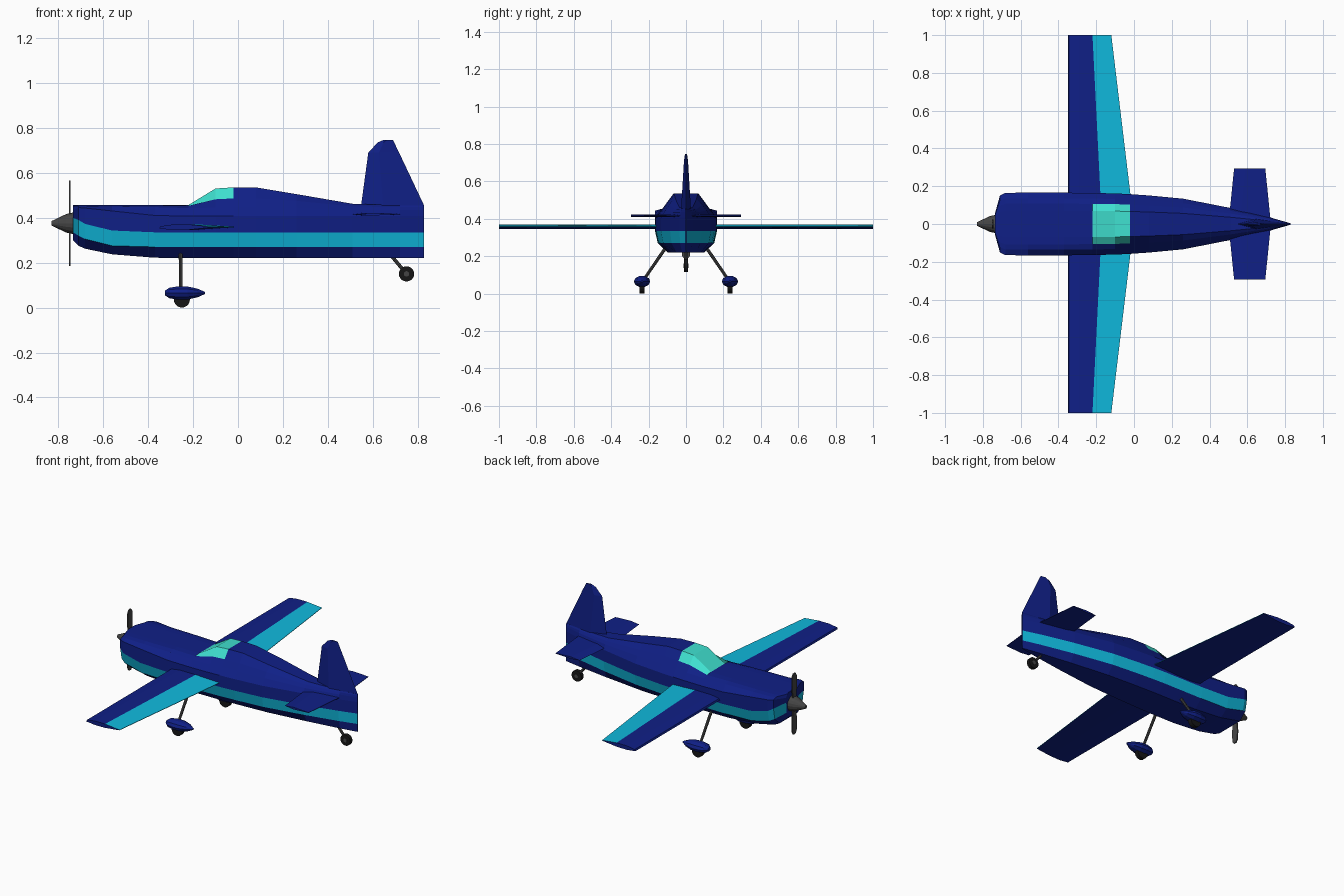
import bpy, bmesh
from math import pi, cos, sin
from mathutils import Vector

if "Cube" in bpy.data.objects:
    bpy.data.objects.remove(bpy.data.objects["Cube"])


def material(name, rgb):
    m = bpy.data.materials.new(name)
    m.diffuse_color = (*rgb, 1)
    m.use_nodes = True
    m.node_tree.nodes["Principled BSDF"].inputs["Base Color"].default_value = m.diffuse_color
    return m


NAVY = material("navy", (0.005, 0.014, 0.24))
CYAN = material("cyan", (0.005, 0.49, 0.73))
GLASS = material("glass", (0.05, 0.75, 0.63))
METAL = material("dark_metal", (0.06, 0.06, 0.06))
BLACK = material("rubber", (0.008, 0.008, 0.008))


def loft(name, rings, mats, pick=lambda i, j: 0, caps=True):
    """Skin closed rings; pick gives each face's material slot, None skips it."""
    bm = bmesh.new()
    vs = [[bm.verts.new(p) for p in r] for r in rings]
    n = len(rings[0])
    for i in range(len(rings) - 1):
        for j in range(n):
            slot = pick(i, j)
            if slot is not None:
                k = (j + 1) % n
                f = bm.faces.new((vs[i][j], vs[i][k], vs[i + 1][k], vs[i + 1][j]))
                f.material_index = slot
    if caps:
        bm.faces.new(vs[0][::-1])
        bm.faces.new(vs[-1])
        bmesh.ops.recalc_face_normals(bm, faces=bm.faces)
    bmesh.ops.delete(bm, geom=[v for v in bm.verts if not v.link_faces], context='VERTS')
    me = bpy.data.meshes.new(name)
    bm.to_mesh(me)
    bm.free()
    for m in mats:
        me.materials.append(m)
    ob = bpy.data.objects.new(name, me)
    bpy.context.collection.objects.link(ob)
    return ob


def rod(name, a, b, r1, r2, mat, sides=12):
    """Cylinder or cone between two points."""
    a, b = Vector(a), Vector(b)
    q = (b - a).to_track_quat('Z', 'Y')
    ring = [Vector((cos(2 * pi * k / sides), sin(2 * pi * k / sides), 0)) for k in range(sides)]
    return loft(name, [[a + q @ (p * r1) for p in ring], [b + q @ (p * r2) for p in ring]], [mat])


# fuselage stations: x, half width, then heights of belly, stripe low, stripe high,
# shoulder, deck, canopy sill, top
stations = [
    (-.735, .06, .30, .335, .40, .43, .45, .455, .456),
    (-.71, .15, .275, .32, .39, .445, .453, .456, .457),
    (-.68, .165, .262, .305, .372, .443, .452, .456, .457),
    (-.56, .166, .237, .275, .343, .43, .45, .456, .457),
    (-.37, .166, .222, .27, .335, .41, .447, .456, .457),
    (-.22, .164, .22, .27, .335, .407, .443, .453, .457),
    (-.10, .162, .22, .27, .335, .407, .445, .482, .53),
    (-.02, .158, .22, .27, .335, .407, .447, .486, .535),
    (.08, .151, .22, .27, .335, .407, .447, .486, .535),
    (.26, .134, .22, .27, .335, .407, .445, .475, .505),
    (.51, .085, .22, .27, .335, .407, .435, .45, .462),
    (.72, .035, .22, .27, .335, .407, .435, .447, .455),
    (.828, .004, .22, .27, .335, .407, .435, .447, .455),
]
rings = []
for x, w, *z in stations:
    half = [(.6, z[0]), (.91, z[1]), (1, z[2]), (1, z[3]), (.82, z[4]), (.65, z[5]), (.42, z[6])]
    rings.append([(x, y * w, h) for y, h in half] + [(x, -y * w, h) for y, h in half[::-1]])
in_stripe = lambda i, j: j in (1, 11)
in_canopy = lambda i, j: i in (5, 6) and j in (5, 6, 7)
loft("fuselage", rings, [NAVY],
     lambda i, j: None if in_stripe(i, j) or in_canopy(i, j) else 0)
loft("side_stripe", rings, [CYAN], lambda i, j: 0 if in_stripe(i, j) else None, False)
loft("canopy", rings, [GLASS], lambda i, j: 0 if in_canopy(i, j) else None, False)


# wing, cyan on the upper rear surface
def wing_ring(y, mid, rear):
    return [(-.35, y, .352), (-.345, y, .362), (-.29, y, .37), (mid, y, .37), (rear, y, .36),
            (rear, y, .357), (mid, y, .346), (-.29, y, .345)]


loft("wing", [wing_ring(-1, -.22, -.12), wing_ring(0, -.17, 0), wing_ring(1, -.22, -.12)],
     [NAVY, CYAN], lambda i, j: 1 if j in (3, 4) else 0)


# tailplane
def tail_ring(y, a, b):
    return [(a, y, .415), (a + .06, y, .422), (b, y, .417), (b, y, .414), (a + .06, y, .409)]


loft("tailplane", [tail_ring(-.295, .53, .695), tail_ring(0, .5, .725), tail_ring(.295, .53, .695)],
     [NAVY])


# fin, thickest near its front third
def fin_ring(z, a, b, t):
    m = a + (b - a) * .35
    return [(a, 0, z), (m, t, z), (b, 0, z), (m, -t, z)]


loft("fin", [fin_ring(.42, .545, .828, .028), fin_ring(.455, .548, .828, .026),
             fin_ring(.69, .58, .717, .012), fin_ring(.735, .622, .695, .008),
             fin_ring(.745, .645, .69, .005)], [NAVY])

# spinner and propeller
rod("spinner_base", (-.765, 0, .375), (-.705, 0, .375), .041, .055, METAL, 16)
rod("spinner_tip", (-.83, 0, .375), (-.765, 0, .375), .01, .041, METAL, 16)
for side, s in (("upper", 1), ("lower", -1)):
    blade = []
    for d, w in ((.02, .012), (.06, .018), (.12, .024), (.175, .02), (.19, .009)):
        z = .375 + s * d
        blade.append([(-.752, -w, z), (-.745, -w, z), (-.745, w, z), (-.752, w, z)])
    loft(side + "_propeller_blade", blade, [METAL])

# main landing gear
for side, s in (("left", -1), ("right", 1)):
    rod(side + "_gear_strut", (-.255, s * .095, .265), (-.255, s * .222, .08), .009, .008, METAL, 8)
    spat = []
    for x, r in ((-.325, .35), (-.305, .8), (-.265, 1), (-.225, .98), (-.18, .65), (-.146, .15)):
        spat.append([(x, s * .235 + .044 * r * cos(k * pi / 5), .065 + .031 * r * sin(k * pi / 5))
                     for k in range(10)])
    loft(side + "_wheel_spat", spat, [NAVY])
    rod(side + "_wheel", (-.25, s * .235 - .013, .036), (-.25, s * .235 + .013, .036),
        .036, .036, BLACK, 20)

# tail wheel
rod("tail_wheel_strut", (.675, 0, .24), (.75, 0, .15), .008, .008, METAL, 8)
rod("tail_wheel", (.75, -.011, .15), (.75, .011, .15), .034, .034, BLACK, 20)
rod("tail_wheel_hub", (.75, -.014, .15), (.75, .014, .15), .012, .012, METAL, 12)
